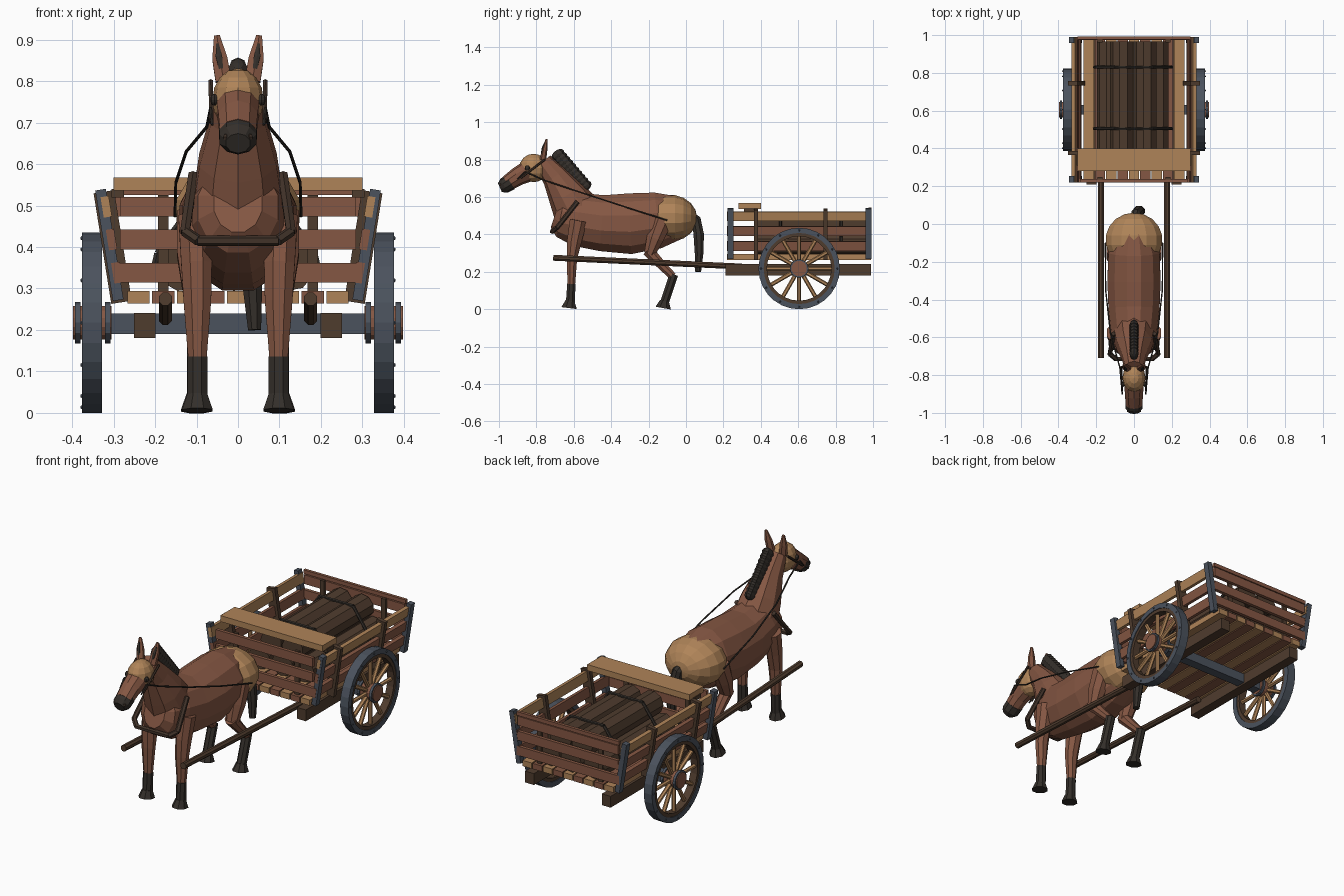
import bpy, bmesh, math
from mathutils import Vector, Matrix


def material(name, rgb):
    m = bpy.data.materials.new(name)
    m.diffuse_color = (*rgb, 1)
    return m


BROWN = material("chestnut_brown", (0.235, 0.095, 0.056))
TAN = material("light_tan", (0.43, 0.23, 0.098))
DARK = material("dark_wood", (0.078, 0.045, 0.027))
STEEL = material("blue_grey_iron", (0.07, 0.085, 0.11))
BLACK = material("black_brown", (0.034, 0.028, 0.023))
LEATHER = material("leather", (0.052, 0.032, 0.022))
AX = 0.605   # axle position along y
WZ = 0.2175  # wheel radius and axle height


def finish(bm, name, mat):
    bmesh.ops.recalc_face_normals(bm, faces=bm.faces)
    me = bpy.data.meshes.new(name)
    bm.to_mesh(me)
    bm.free()
    me.materials.append(mat)
    ob = bpy.data.objects.new(name, me)
    bpy.context.collection.objects.link(ob)
    return ob


def box(name, loc, size, mat, rot=(0, 0, 0)):
    bm = bmesh.new()
    bmesh.ops.create_cube(bm, size=1)
    bmesh.ops.scale(bm, vec=size, verts=bm.verts)
    ob = finish(bm, name, mat)
    ob.location, ob.rotation_euler = loc, rot
    return ob


def ball(name, loc, size, mat, rot=(0, 0, 0), seg=12, rings=8):
    bm = bmesh.new()
    bmesh.ops.create_uvsphere(bm, u_segments=seg, v_segments=rings, radius=1)
    bmesh.ops.scale(bm, vec=size, verts=bm.verts)
    ob = finish(bm, name, mat)
    ob.location, ob.rotation_euler = loc, rot
    return ob


def loft(name, secs, mat, sides=10):
    """Tube through sections (x, y, z, sideways radius, other radius)."""
    bm = bmesh.new()
    pts = [Vector(s[:3]) for s in secs]
    rings = []
    for i, s in enumerate(secs):
        t = (pts[min(i + 1, len(pts) - 1)] - pts[max(i - 1, 0)]).normalized()
        side = Vector((1, 0, 0)) if abs(t.x) < 0.9 else Vector((0, 1, 0))
        side = (side - t * side.dot(t)).normalized()
        up = t.cross(side)
        ring = []
        for k in range(sides):
            a = 2 * math.pi * (k + 0.5) / sides
            ring.append(bm.verts.new(pts[i] + side * (s[3] * math.cos(a)) + up * (s[4] * math.sin(a))))
        rings.append(ring)
    for a, b in zip(rings, rings[1:]):
        for k in range(sides):
            n = (k + 1) % sides
            bm.faces.new((a[k], a[n], b[n], b[k]))
    bm.faces.new(rings[0])
    bm.faces.new(rings[-1])
    return finish(bm, name, mat)


def bar(name, a, b, r, mat, sides=8):
    return loft(name, [(*a, r, r), (*b, r, r)], mat, sides)


def annulus(name, x0, x1, r0, r1, mat, seg=28):
    bm = bmesh.new()
    loops = []
    for x, r in ((x0, r0), (x0, r1), (x1, r1), (x1, r0)):
        loops.append([bm.verts.new((x, AX + r * math.cos(2 * math.pi * k / seg),
                                    WZ + r * math.sin(2 * math.pi * k / seg))) for k in range(seg)])
    for i in range(4):
        a, b = loops[i], loops[(i + 1) % 4]
        for k in range(seg):
            n = (k + 1) % seg
            bm.faces.new((a[k], a[n], b[n], b[k]))
    return finish(bm, name, mat)


# Cart frame: axle, beams, floor planks, seat
box("axle", (0, AX, 0.215), (0.64, 0.05, 0.05), STEEL)
for i in range(9):
    box("floor_plank", (-0.24 + i * 0.06, AX, 0.279), (0.054, 0.77, 0.03), (TAN, BROWN)[i % 2])
box("seat", (0, 0.34, 0.552), (0.60, 0.12, 0.032), TAN)

# Front and back boards
for y in (0.228, 0.982):
    for z, w in ((0.338, 0.58), (0.418, 0.57), (0.497, 0.57)):
        box("end_board", (0, y, z), (w + 0.02 * (y > 0.5), 0.018, 0.048), BROWN)
    for x in (-0.18, 0.18):
        box("end_batten", (x, y + (0.014 if y < 0.5 else -0.014), 0.4), (0.025, 0.014, 0.25), DARK)
box("back_rail", (0, 0.984, 0.535), (0.60, 0.016, 0.02), BROWN)

tilt = math.atan(0.16)
for s in (-1, 1):
    lean = (0, s * tilt, 0)

    def wall(z, out=0.0):
        return s * (0.283 + (z - 0.28) * 0.16 + out)

    # Leaning side walls
    for z, m in ((0.497, TAN), (0.418, BROWN), (0.338, BROWN)):
        box("side_board", (wall(z), AX, z), (0.02, 0.77, 0.05), m, lean)
    for y in (0.375, 0.745):
        box("side_stake", (wall(0.4), y, 0.40), (0.05, 0.022, 0.27), DARK, lean)
    for y in (0.237, 0.975):
        box("corner_iron", (wall(0.4, 0.008), y, 0.405), (0.026, 0.032, 0.27), STEEL, lean)
        box("seat_support", (s * 0.29, 0.34, 0.53), (0.03, 0.06, 0.02), DARK)
    # Long beams and shafts
    box("chassis_beam", (s * 0.225, 0.60, 0.211), (0.052, 0.78, 0.06), DARK)
    bar("shaft", (s * 0.175, -0.71, 0.275), (s * 0.175, 0.30, 0.228), 0.017, DARK)

    # Wheels
    annulus("iron_tyre", s * 0.328, s * 0.376, 0.19, WZ, STEEL)
    annulus("wheel_rim", s * 0.332, s * 0.372, 0.172, 0.191, DARK)
    bar("wheel_hub", (s * 0.305, AX, WZ), (s * 0.398, AX, WZ), 0.042, BROWN, 12)
    for x in (0.308, 0.38):
        annulus("hub_band", s * x, s * (x + 0.013), 0.038, 0.05, STEEL, 12)
    for k in range(12):
        a = 2 * math.pi * k / 12
        d = Vector((0, math.cos(a), math.sin(a)))
        c = Vector((s * 0.352, AX, WZ))
        bar("wheel_spoke", c + d * 0.035, c + d * 0.178, 0.011, TAN, 6)
        ball("tyre_rivet", c + d * 0.204 + Vector((s * 0.024, 0, 0)), (0.005,) * 3, STEEL, seg=6, rings=4)

# Log cargo with ropes
for x, z in ((-0.135, 0.355), (0, 0.355), (0.125, 0.355), (-0.065, 0.455), (0.06, 0.455)):
    bar("log", (x, 0.37, z), (x, 0.965, z), 0.062, DARK, 9)
for y in (0.505, 0.83):
    rope = [(-0.21, 0.32), (-0.195, 0.385), (-0.10, 0.515), (0.095, 0.515), (0.185, 0.385), (0.20, 0.32)]
    for a, b in zip(rope, rope[1:]):
        bar("cargo_rope", (a[0], y, a[1]), (b[0], y, b[1]), 0.008, BLACK, 6)

# Horse body, rump, neck
loft("body", [(0, -0.70, 0.505, 0.06, 0.075), (0, -0.67, 0.495, 0.10, 0.115),
              (0, -0.58, 0.48, 0.125, 0.148), (0, -0.45, 0.46, 0.14, 0.155),
              (0, -0.30, 0.457, 0.146, 0.168), (0, -0.15, 0.475, 0.14, 0.155),
              (0, -0.04, 0.49, 0.10, 0.12)], BROWN, 12)
ball("rump", (0, -0.085, 0.487), (0.155, 0.125, 0.145), TAN, (math.pi / 2, 0, 0), 14, 9)
loft("neck", [(0, -0.57, 0.50, 0.115, 0.135), (0, -0.635, 0.61, 0.098, 0.105),
              (0, -0.70, 0.71, 0.068, 0.072), (0, -0.765, 0.79, 0.048, 0.05)], BROWN)

# Head
ball("forehead", (0, -0.815, 0.755), (0.062, 0.077, 0.076), TAN)
loft("nose", [(0, -0.83, 0.745, 0.055, 0.06), (0, -0.90, 0.71, 0.05, 0.05),
              (0, -0.955, 0.673, 0.046, 0.043)], BROWN)
loft("muzzle", [(0, -0.94, 0.68, 0.048, 0.045), (0, -0.972, 0.66, 0.047, 0.042),
                (0, -0.995, 0.65, 0.03, 0.026)], BLACK)

# Mane and tail
for i in range(10):
    f = i / 9
    ball("mane_tuft", (0, -0.685 + 0.145 * f, 0.825 - 0.17 * f), (0.025, 0.04, 0.025), BLACK,
         (0.7, 0, 0), 8, 6)
loft("tail", [(0, 0.01, 0.51, 0.022, 0.022), (0.01, 0.055, 0.48, 0.026, 0.026),
              (0.025, 0.068, 0.40, 0.03, 0.03), (0.035, 0.07, 0.30, 0.025, 0.025),
              (0.04, 0.065, 0.20, 0.017, 0.017)], BLACK, 8)

for s in (-1, 1):
    # Face details
    ball("eye", (s * 0.057, -0.848, 0.755), (0.01, 0.014, 0.014), BLACK, seg=8, rings=6)
    ball("nostril", (s * 0.028, -0.99, 0.665), (0.009, 0.009, 0.009), LEATHER, seg=6, rings=4)
    loft("ear", [(s * 0.035, -0.765, 0.80, 0.022, 0.018), (s * 0.044, -0.755, 0.855, 0.021, 0.014),
                 (s * 0.051, -0.745, 0.91, 0.008, 0.005)], BROWN, 6)
    loft("inner_ear", [(s * 0.041, -0.773, 0.83, 0.006, 0.003), (s * 0.046, -0.768, 0.86, 0.009, 0.004),
                       (s * 0.05, -0.756, 0.89, 0.004, 0.003)], BLACK, 6)

    # Front leg
    x = s * 0.098
    loft("front_leg", [(s * 0.105, -0.575, 0.475, 0.042, 0.05), (s * 0.1, -0.598, 0.36, 0.04, 0.042),
                       (x, -0.61, 0.27, 0.036, 0.03), (x, -0.613, 0.13, 0.024, 0.022)], BROWN, 8)
    loft("front_sock", [(x, -0.613, 0.135, 0.026, 0.024), (x, -0.618, 0.035, 0.026, 0.026)], BLACK, 8)
    loft("front_hoof", [(x, -0.62, 0.045, 0.026, 0.026), (x, -0.625, 0.006, 0.04, 0.045)], BLACK, 8)
    # Hind leg
    loft("hind_thigh", [(s * 0.105, -0.125, 0.48, 0.045, 0.06), (s * 0.105, -0.165, 0.38, 0.045, 0.05),
                        (s * 0.102, -0.195, 0.295, 0.034, 0.032)], BROWN, 8)
    loft("hind_shank", [(s * 0.102, -0.205, 0.315, 0.033, 0.034), (s * 0.1, -0.13, 0.235, 0.028, 0.026),
                        (s * 0.1, -0.07, 0.175, 0.024, 0.022)], BROWN, 8)
    loft("hind_sock", [(s * 0.1, -0.065, 0.185, 0.025, 0.025), (s * 0.1, -0.115, 0.035, 0.025, 0.025)], BLACK, 8)
    loft("hind_hoof", [(s * 0.1, -0.115, 0.045, 0.026, 0.026), (s * 0.1, -0.122, 0.006, 0.04, 0.045)], BLACK, 8)

    # Harness: collar, bridle, reins
    bar("collar_side", (s * 0.108, -0.58, 0.575), (s * 0.128, -0.69, 0.435), 0.013, LEATHER, 6)
    bar("collar_corner", (s * 0.128, -0.688, 0.438), (s * 0.095, -0.715, 0.415), 0.013, LEATHER, 6)
    bar("bridle_cheek", (s * 0.066, -0.755, 0.80), (s * 0.064, -0.885, 0.70), 0.006, LEATHER, 6)
    rein = [(0.062, -0.90, 0.695), (0.066, -0.86, 0.735), (0.075, -0.76, 0.69),
            (0.125, -0.58, 0.63), (0.15, -0.35, 0.555), (0.152, -0.10, 0.475)]
    for a, b in zip(rein, rein[1:]):
        bar("rein", (s * a[0], *a[1:]), (s * b[0], *b[1:]), 0.004, BLACK, 6)
bar("collar_front", (-0.098, -0.715, 0.415), (0.098, -0.715, 0.415), 0.013, LEATHER, 6)
